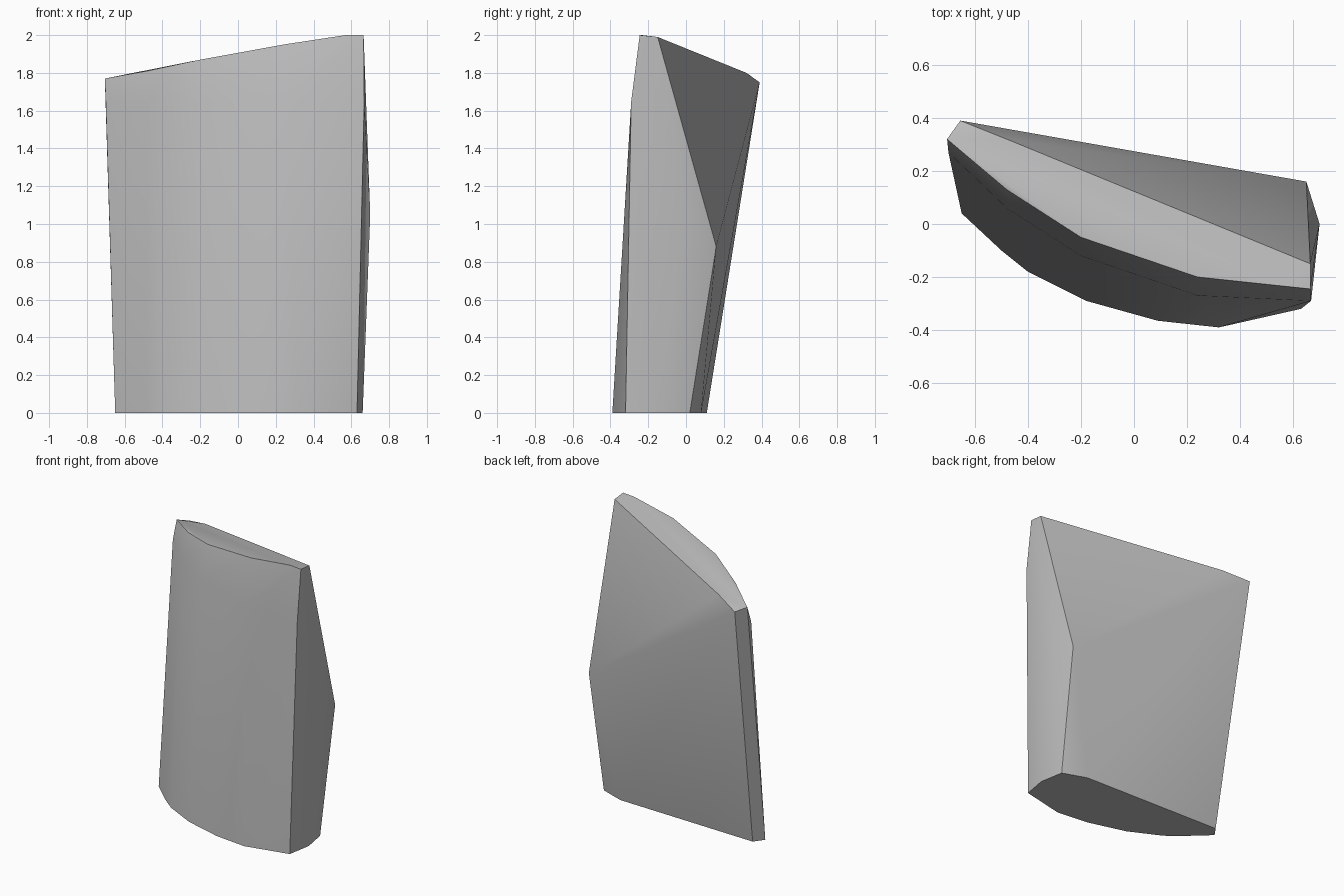
import bpy
import bmesh
import math

cube = bpy.data.objects.get("Cube")
if cube:
    bpy.data.objects.remove(cube, do_unlink=True)

# One plain stone colour
stone = bpy.data.materials.new("grey_stone")
stone.use_nodes = True
colour = (0.5, 0.5, 0.5, 1)
stone.diffuse_color = colour
bsdf = next(n for n in stone.node_tree.nodes if n.type == 'BSDF_PRINCIPLED')
bsdf.inputs["Base Color"].default_value = colour
bsdf.inputs["Roughness"].default_value = 0.8

# Flat base outline: curved front, chamfered ends, nearly straight back
base = [(x, y, 0) for x, y in (
    (-.65, .04), (-.5, -.1), (-.4, -.18), (-.18, -.29), (.09, -.365),
    (.32, -.39), (.63, -.32), (.66, -.15), (.63, .02), (.46, .08), (-.6, .11))]

# Shoulder where the front starts to round over into the top
shoulder = [(x, y, 1.65) for x, y in (
    (-.7, .27), (-.48, .06), (-.2, -.12), (.24, -.27), (.668, -.29))]

# Sloping top rim, front edge then back edge
rim = [(-.705, .32, 1.77), (-.48, .13, 1.81), (-.2, -.05, 1.87),
       (.24, -.2, 1.95), (.57, -.235, 2), (.665, -.245, 2),
       (.665, -.15, 1.99), (-.48, .32, 1.8), (-.655, .39, 1.75)]

# Bulges on the left end and the back ridge
bulges = [(.7, 0, 1.05), (.65, .16, .88)]

# Wrap the outline points into one faceted slab
bm = bmesh.new()
for point in base + shoulder + rim + bulges:
    bm.verts.new(point)
hull = bmesh.ops.convex_hull(bm, input=bm.verts[:])
loose = [v for v in bm.verts if not v.link_faces]
bmesh.ops.delete(bm, geom=loose, context='VERTS')
bmesh.ops.dissolve_limit(bm, angle_limit=math.radians(1),
                         verts=bm.verts[:], edges=bm.edges[:])
bmesh.ops.recalc_face_normals(bm, faces=bm.faces[:])

mesh = bpy.data.meshes.new("rock_slab")
bm.to_mesh(mesh)
bm.free()
mesh.materials.append(stone)
rock = bpy.data.objects.new("rock_slab", mesh)
bpy.context.collection.objects.link(rock)

# Smooth the gentle bends, keep the hard edges crisp
bpy.ops.object.select_all(action='DESELECT')
rock.select_set(True)
bpy.context.view_layer.objects.active = rock
bpy.ops.object.shade_smooth_by_angle(angle=math.radians(35))
